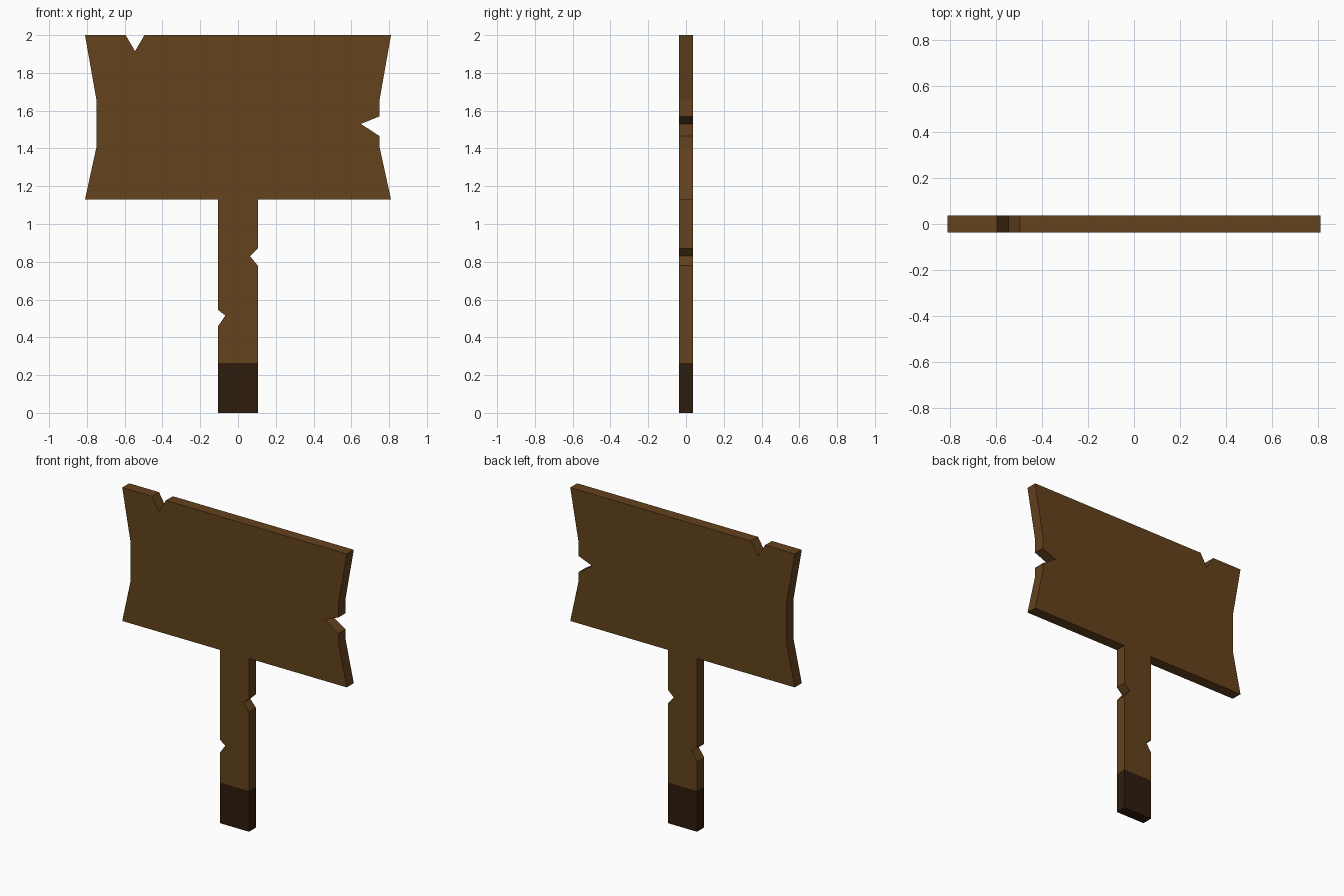
import bpy
import bmesh

if "Cube" in bpy.data.objects:
    bpy.data.objects.remove(bpy.data.objects["Cube"])

HALF_DEPTH = 0.036


def material(name, color):
    mat = bpy.data.materials.new(name)
    mat.diffuse_color = (*color, 1)
    mat.use_nodes = True
    mat.node_tree.nodes["Principled BSDF"].inputs["Base Color"].default_value = mat.diffuse_color
    return mat


def plank(name, profile, mat):
    """Extrude a front-view (x, z) outline through the sign's thickness."""
    bm = bmesh.new()
    face = bm.faces.new([bm.verts.new((x, -HALF_DEPTH, z)) for x, z in profile])
    ext = bmesh.ops.extrude_face_region(bm, geom=[face])
    moved = [v for v in ext["geom"] if isinstance(v, bmesh.types.BMVert)]
    bmesh.ops.translate(bm, verts=moved, vec=(0, 2 * HALF_DEPTH, 0))
    bmesh.ops.recalc_face_normals(bm, faces=bm.faces)
    mesh = bpy.data.meshes.new(name)
    bm.to_mesh(mesh)
    bm.free()
    mesh.materials.append(mat)
    obj = bpy.data.objects.new(name, mesh)
    bpy.context.collection.objects.link(obj)
    return obj


wood = material("wood", (0.127, 0.054, 0.012))
dark_wood = material("dark_wood", (0.028, 0.012, 0.004))

# Board with waisted ends and chips in the top and right edges
plank("sign_board", [
    (-0.81, 1.13), (0.81, 1.13), (0.75, 1.405),
    (0.75, 1.465), (0.65, 1.53), (0.75, 1.57),
    (0.75, 1.66), (0.81, 2.0),
    (-0.495, 2.0), (-0.545, 1.915), (-0.595, 2.0),
    (-0.81, 2.0), (-0.75, 1.66), (-0.75, 1.405),
], wood)

# Post with a chip on each side
plank("post", [
    (-0.105, 0.265), (0.105, 0.265),
    (0.105, 0.78), (0.063, 0.83), (0.105, 0.87),
    (0.105, 1.13), (-0.105, 1.13),
    (-0.105, 0.545), (-0.067, 0.515), (-0.105, 0.46),
], wood)

# Dark foot of the post
plank("post_foot", [
    (-0.105, 0), (0.105, 0), (0.105, 0.265), (-0.105, 0.265),
], dark_wood)
